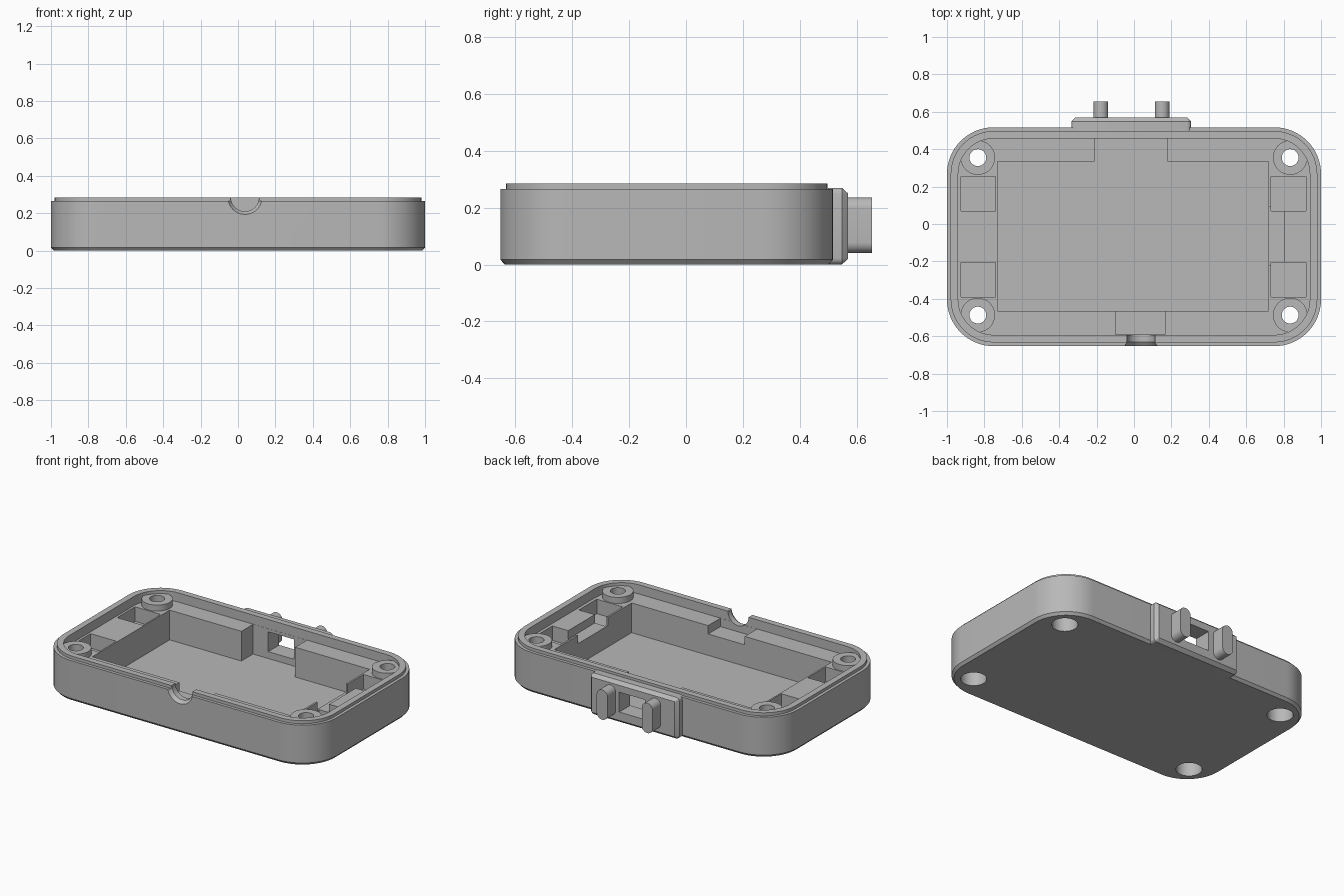
import bpy, bmesh, math

cube = bpy.data.objects.get("Cube")
if cube:
    bpy.data.objects.remove(cube, do_unlink=True)

grey = bpy.data.materials.new("matte_grey")
grey.use_nodes = True
colour = (0.48, 0.48, 0.48, 1)
grey.diffuse_color = colour
grey.node_tree.nodes["Principled BSDF"].inputs["Base Color"].default_value = colour


def outline(cx, cy, hx, hy, r, seg):
    """Rounded rectangle; seg 0 gives square corners."""
    pts = []
    for k, (sx, sy) in enumerate([(1, 1), (-1, 1), (-1, -1), (1, -1)]):
        for i in range(seg + 1):
            a = math.pi / 2 * (k + (i / seg if seg else 0))
            rr = r if seg else 0
            pts.append((cx + sx * (hx - rr) + rr * math.cos(a),
                        cy + sy * (hy - rr) + rr * math.sin(a)))
    return pts


def loft(name, cx, cy, hx, hy, r, rings, seg=12, along_y=False):
    """Stack inset copies of a rounded rectangle: rings are (inset, level)."""
    bm = bmesh.new()
    loops = []
    for inset, w in rings:
        pts = outline(cx, cy, hx - inset, hy - inset, max(r - inset, 0.001), seg)
        loops.append([bm.verts.new((u, w, v) if along_y else (u, v, w)) for u, v in pts])
    n = len(loops[0])
    for a, b in zip(loops, loops[1:]):
        for i in range(n):
            bm.faces.new((a[i], a[(i + 1) % n], b[(i + 1) % n], b[i]))
    bm.faces.new(loops[0][::-1])
    bm.faces.new(loops[-1])
    bmesh.ops.remove_doubles(bm, verts=bm.verts, dist=1e-5)
    bmesh.ops.recalc_face_normals(bm, faces=bm.faces)
    mesh = bpy.data.meshes.new(name)
    bm.to_mesh(mesh)
    bm.free()
    mesh.materials.append(grey)
    ob = bpy.data.objects.new(name, mesh)
    bpy.context.collection.objects.link(ob)
    return ob


def box(name, x0, x1, y0, y1, z0, z1):
    return loft(name, (x0 + x1) / 2, (y0 + y1) / 2, (x1 - x0) / 2, (y1 - y0) / 2,
                0, [(0, z0), (0, z1)], seg=0)


def cylinder(name, x, y, r, z0, z1):
    return loft(name, x, y, r, r, r, [(0, z0), (0, z1)])


def combine(target, tool, operation="DIFFERENCE", keep=False):
    mod = target.modifiers.new("cut", "BOOLEAN")
    mod.operation = operation
    mod.solver = "EXACT"
    mod.object = tool
    bpy.context.view_layer.objects.active = target
    bpy.ops.object.modifier_apply(modifier=mod.name)
    if not keep:
        bpy.data.objects.remove(tool, do_unlink=True)


# Tray with chamfered base and stepped lip
MID = -0.068
TOP, FLOOR, LEDGE = 0.3, 0.03, 0.225
tray = loft("tray", 0, MID, 1, 0.585, 0.25,
            [(0.015, 0), (0, 0.017), (0, 0.265), (0.02, 0.265), (0.02, 0.285)], seg=16)

# Upper opening down to the ledge, then the deep bay and its slots
combine(tray, loft("opening", 0, MID, 0.94, 0.525, 0.19, [(0, LEDGE), (0, TOP)], seg=14))
combine(tray, box("bay", -0.73, 0.72, -0.465, 0.335, FLOOR, TOP))
combine(tray, box("back_slot", -0.21, 0.18, 0.3, 0.456, FLOOR, TOP))
combine(tray, box("front_slot", -0.1, 0.165, -0.592, -0.4, 0.17, TOP))
combine(tray, box("side_step", 0.7, 0.805, -0.22, 0.09, 0.17, TOP))

# Square side pockets
for x0, x1 in [(-0.925, -0.74), (0.732, 0.92)]:
    for y0, y1 in [(0.07, 0.255), (-0.39, -0.205)]:
        combine(tray, box("pocket", x0, x1, y0, y1, 0.13, TOP))

# Screw bosses with counterbored through holes
for x in (-0.835, 0.835):
    for y in (-0.487, 0.355):
        combine(tray, cylinder("boss", x, y, 0.092, 0.1, 0.265), "UNION")
        combine(tray, cylinder("hole", x, y, 0.045, -0.1, TOP))
        combine(tray, cylinder("counterbore", x, y, 0.078, -0.1, 0.09))

# Half-round cable notch with flared mouth
combine(tray, loft("notch", 0.037, 0.285, 0.092, 0.092, 0.092,
                   [(0, -0.67), (0, -0.654), (0.017, -0.63), (0.017, -0.56)], along_y=True))

# Back plate, and the window through plate and wall
plate = loft("back_plate", -0.015, 0.135, 0.32, 0.135, 0.022,
             [(0, 0.5), (0, 0.548), (0.02, 0.57)], seg=4, along_y=True)
window = box("window", -0.1, 0.085, 0.4, 0.62, 0.075, 0.205)
combine(tray, window, keep=True)
combine(plate, window)

# Pair of rounded lugs
lugs = [loft(side + "_lug", x, 0.138, 0.039, 0.098, 0.038,
             [(0, 0.56), (0, 0.655)], seg=8, along_y=True)
        for side, x in (("right", -0.177), ("left", 0.15))]

# Smooth the rounded walls, keep the edges crisp
bpy.ops.object.select_all(action="DESELECT")
for ob in [tray, plate] + lugs:
    ob.select_set(True)
bpy.context.view_layer.objects.active = tray
bpy.ops.object.shade_smooth_by_angle(angle=math.radians(30))
